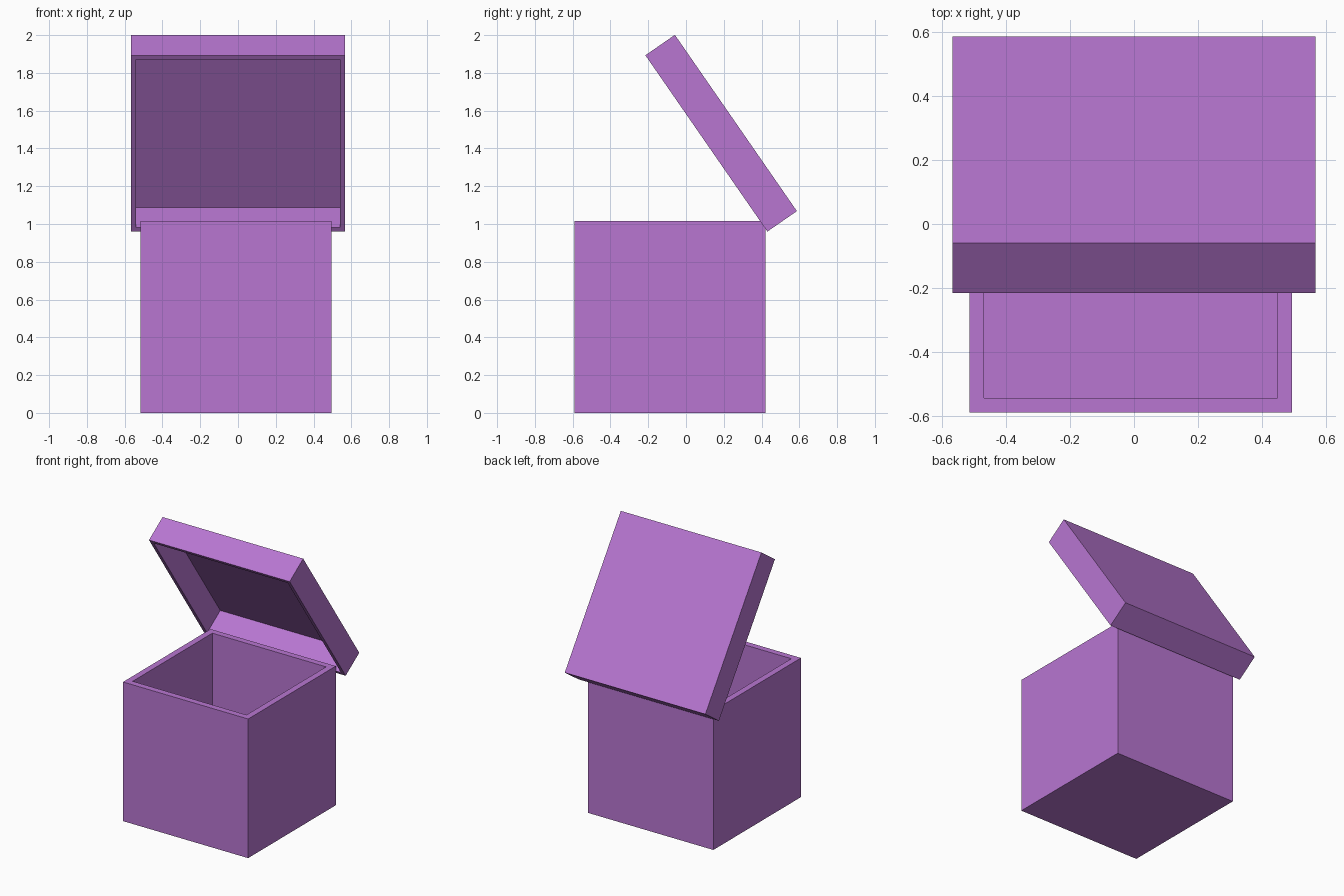
import bpy, bmesh, math
from mathutils import Matrix, Vector

if "Cube" in bpy.data.objects:
    bpy.data.objects.remove(bpy.data.objects["Cube"])

purple = bpy.data.materials.new("purple")
purple.diffuse_color = (0.48, 0.18, 0.64, 1)
purple.use_nodes = True
purple.node_tree.nodes["Principled BSDF"].inputs["Base Color"].default_value = purple.diffuse_color


def open_tray(name, size, wall, floor, matrix):
    """Hollow box with its corner-centred base on z = 0, open at the top."""
    bm = bmesh.new()
    bmesh.ops.create_cube(bm, size=1)
    bmesh.ops.translate(bm, verts=bm.verts, vec=(0, 0, 0.5))
    bmesh.ops.scale(bm, verts=bm.verts, vec=size)
    top = max(bm.faces, key=lambda f: f.calc_center_median().z)
    # inset the rim, then push the centre down to make the cavity
    bmesh.ops.inset_region(bm, faces=[top], thickness=wall)
    cavity = bmesh.ops.extrude_discrete_faces(bm, faces=[top])["faces"][0]
    bmesh.ops.translate(bm, verts=cavity.verts, vec=(0, 0, floor - size[2]))
    bm.transform(matrix)
    bmesh.ops.recalc_face_normals(bm, faces=bm.faces)
    mesh = bpy.data.meshes.new(name)
    bm.to_mesh(mesh)
    bm.free()
    mesh.materials.append(purple)
    obj = bpy.data.objects.new(name, mesh)
    bpy.context.collection.objects.link(obj)
    return obj


# box body
open_tray("box_body", (1.01, 1.01, 1.015), 0.065, 0.05,
          Matrix.Translation((-0.01, -0.085, 0)))

# lid: a shallow thin-topped tray, tipped open about the back edge
angle = math.radians(55.3)
along = Vector((0, -math.cos(angle), math.sin(angle)))
outward = Vector((0, math.sin(angle), math.cos(angle)))
length, depth = 1.135, 0.19
origin = Vector((0, 0.431, 0.96)) + along * length / 2 + outward * depth
frame = Matrix((Vector((1, 0, 0)), along, -outward)).transposed().to_4x4()
if frame.determinant() < 0:
    frame = frame @ Matrix.Scale(-1, 4, (1, 0, 0))
open_tray("lid", (length, length, depth), 0.038, 0.005,
          Matrix.Translation(origin) @ frame)
